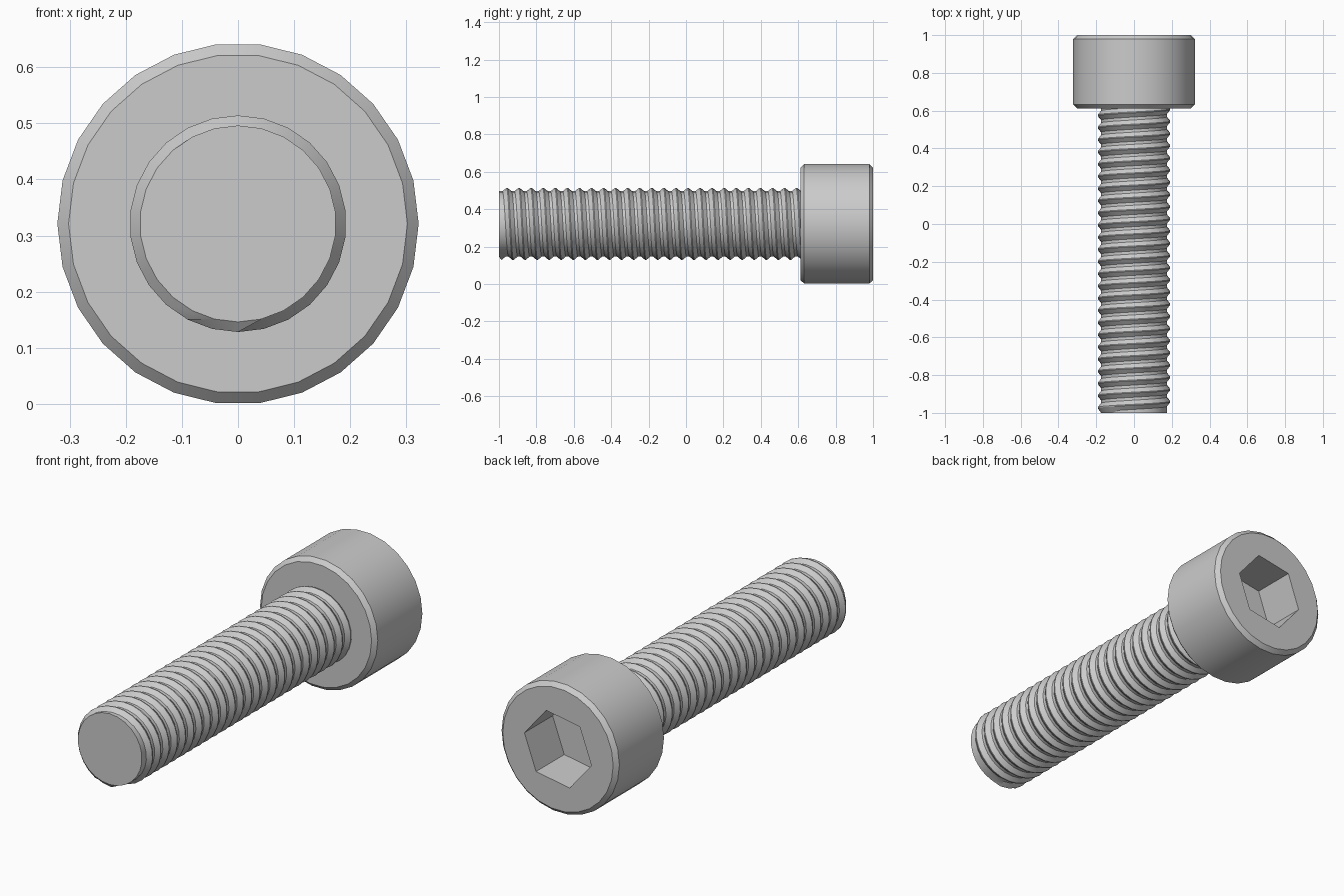
import bpy, bmesh
from math import sin, cos, pi, radians

cube = bpy.data.objects.get("Cube")
if cube:
    bpy.data.objects.remove(cube, do_unlink=True)

AXIS_Z = 0.321      # height of the screw's axis
SIDES = 26
HEAD_START, HEAD_END = 0.612, 1.0

steel = bpy.data.materials.new("steel_grey")
steel.use_nodes = True
steel.diffuse_color = (0.6, 0.6, 0.6, 1)
steel.node_tree.nodes["Principled BSDF"].inputs["Base Color"].default_value = (0.6, 0.6, 0.6, 1)


def around(radius, angle, y):
    """Point around the screw axis; angle runs from +z towards +x."""
    return (radius * sin(angle), y, AXIS_Z + radius * cos(angle))


def finish(bm, name):
    bmesh.ops.recalc_face_normals(bm, faces=bm.faces[:])
    mesh = bpy.data.meshes.new(name)
    bm.to_mesh(mesh)
    bm.free()
    mesh.materials.append(steel)
    obj = bpy.data.objects.new(name, mesh)
    bpy.context.collection.objects.link(obj)
    return obj


def lathe(name, profile, sides, turn):
    """Closed solid from (radius, y) rings."""
    bm = bmesh.new()
    rings = [[bm.verts.new(around(r, turn + 2 * pi * i / sides, y)) for i in range(sides)]
             for r, y in profile]
    for a, b in zip(rings, rings[1:]):
        for i in range(sides):
            j = (i + 1) % sides
            bm.faces.new((a[i], a[j], b[j], b[i]))
    bm.faces.new(rings[0])
    bm.faces.new(rings[-1])
    return finish(bm, name)


def smooth(obj):
    bpy.ops.object.select_all(action='DESELECT')
    obj.select_set(True)
    bpy.context.view_layer.objects.active = obj
    bpy.ops.object.shade_smooth_by_angle(angle=radians(28))


# Cylindrical head with chamfered rims
head = lathe("head", [(0.302, HEAD_START), (0.322, HEAD_START + 0.02),
                      (0.322, HEAD_END - 0.02), (0.302, HEAD_END)], SIDES, pi / 2)

# Hexagonal socket cut into the head
cutter = lathe("socket_cutter", [(0.186, HEAD_END - 0.22), (0.186, HEAD_END + 0.1)],
               6, radians(20))
cutter.hide_render = True
cut = head.modifiers.new("socket", 'BOOLEAN')
cut.operation = 'DIFFERENCE'
cut.solver = 'EXACT'
cut.object = cutter
bpy.ops.object.select_all(action='DESELECT')
head.select_set(True)
bpy.context.view_layer.objects.active = head
bpy.ops.object.modifier_apply(modifier=cut.name)
bpy.data.objects.remove(cutter, do_unlink=True)
smooth(head)

# Threaded shaft: one right-handed helical strip, clamped flat at both ends
PITCH, ROOT, CREST = 0.0645, 0.175, 0.193
TIP, INNER_END = -1.0, HEAD_START + 0.02
FIRST_CREST = -0.957
TOOTH = [(-0.04, CREST), (0.04, CREST), (0.38, ROOT), (0.62, ROOT)]  # (share of pitch, radius)

bm = bmesh.new()
columns = []
for i in range(SIDES + 1):
    angle = 2 * pi * i / SIDES
    column = []
    for turn in range(-3, 28):
        for share, radius in TOOTH:
            y = FIRST_CREST + PITCH * (turn + share + i / SIDES)
            if y <= TIP + 0.012 or y >= INNER_END:
                y, radius = (TIP if y < 0 else INNER_END), ROOT
            column.append(bm.verts.new(around(radius, angle, y)))
    columns.append(column)
for a, b in zip(columns, columns[1:]):
    for k in range(len(a) - 1):
        bm.faces.new((a[k], a[k + 1], b[k + 1], b[k]))
# End faces
for y in (TIP, INNER_END):
    bm.faces.new([bm.verts.new(around(ROOT, 2 * pi * i / SIDES, y)) for i in range(SIDES)])
bmesh.ops.remove_doubles(bm, verts=bm.verts[:], dist=0.0002)
bmesh.ops.dissolve_degenerate(bm, edges=bm.edges[:], dist=0.0002)
smooth(finish(bm, "threaded_shaft"))
